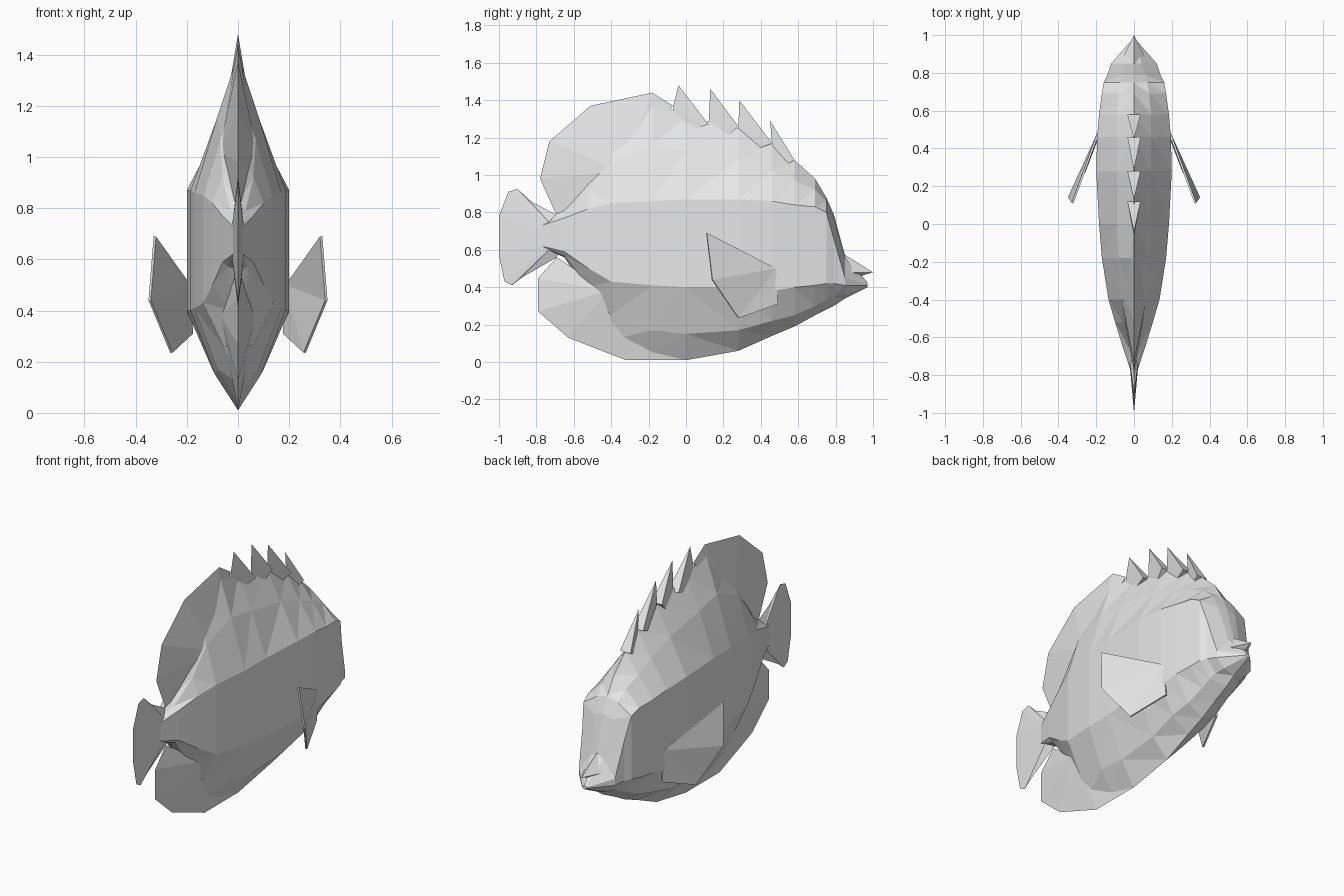
import bpy
import bmesh

cube = bpy.data.objects.get("Cube")
if cube:
    bpy.data.objects.remove(cube, do_unlink=True)

# Single flat colour for the whole fish
grey = bpy.data.materials.new("pale_grey")
grey.use_nodes = True
grey.diffuse_color = (0.8, 0.8, 0.8, 1)
grey.node_tree.nodes["Principled BSDF"].inputs["Base Color"].default_value = grey.diffuse_color


def build(name, points, faces, closed=True):
    """Make a flat-shaded object from computed points and faces."""
    bm = bmesh.new()
    verts = [bm.verts.new(point) for point in points]
    for face in faces:
        bm.faces.new([verts[index] for index in face])
    if closed:
        bmesh.ops.remove_doubles(bm, verts=bm.verts, dist=0.0001)
        bmesh.ops.recalc_face_normals(bm, faces=bm.faces)
        bmesh.ops.triangulate(bm, faces=bm.faces)
    mesh = bpy.data.meshes.new(name)
    bm.to_mesh(mesh)
    bm.free()
    mesh.materials.append(grey)
    obj = bpy.data.objects.new(name, mesh)
    bpy.context.collection.objects.link(obj)
    return obj


def loft(name, rings):
    """Skin equal-length closed rings and cap both ends."""
    count = len(rings[0])
    points = [point for ring in rings for point in ring]
    faces = []
    for row in range(len(rings) - 1):
        for column in range(count):
            following = (column + 1) % count
            start, end = row * count, (row + 1) * count
            faces.append((start + column, start + following, end + following, end + column))
    last = (len(rings) - 1) * count
    faces.append(tuple(range(count)))
    faces.append(tuple(range(last, last + count)))
    return build(name, points, faces)


def section(y, keel, low_w, low_z, side_w, side_low, side_high, back_w, back_z, crown):
    """Symmetric body cross-section running from the keel up to the crown."""
    half = [(low_w, low_z), (side_w, side_low), (side_w, side_high), (back_w, back_z)]
    right = [(x, y, z) for x, z in half]
    left = [(-x, y, z) for x, z in reversed(half)]
    return [(0, y, keel)] + right + [(0, y, crown)] + left


# Body and lower jaw, from the tail root to the chin
stations = [
    (-.77, .61, .01, .615, .02, .62, .73, .01, .735, .74),
    (-.65, .56, .04, .57, .06, .59, .77, .03, .79, .82),
    (-.52, .35, .03, .4, .1, .5, .82, .06, .92, 1.03),
    (-.4, .12, .05, .25, .135, .43, .85, .07, 1.07, 1.25),
    (-.18, .04, .08, .17, .17, .41, .86, .08, 1.16, 1.4),
    (0, .01, .09, .15, .185, .4, .87, .09, 1.13, 1.31),
    (.28, .06, .1, .17, .2, .4, .87, .09, 1.08, 1.25),
    (.46, .14, .11, .22, .195, .38, .86, .09, 1.02, 1.16),
    (.58, .19, .1, .25, .185, .4, .84, .09, .97, 1.08),
    (.69, .25, .09, .3, .17, .41, .83, .08, .92, .98),
    (.75, .28, .09, .33, .16, .42, .8, .07, .86, .88),
    (.79, .3, .08, .35, .14, .42, .66, .06, .77, .79),
    (.85, .34, .07, .36, .12, .41, .45, .04, .55, .57),
    (.97, .4, .01, .405, .015, .41, .415, .01, .42, .425),
]
loft("body", [section(*station) for station in stations])

# Pointed upper lip
build("upper_lip",
      [(0, 1, .48), (0, .84, .58), (.09, .82, .48), (0, .84, .43), (-.09, .82, .48)],
      [(0, 1, 2), (0, 2, 3), (0, 3, 4), (0, 4, 1), (1, 4, 3, 2)])


def wedge_fin(name, hub, half_width, edge):
    """Fan from a thick hub inside the body to a sharp outer edge."""
    points = [(half_width, *hub), (-half_width, *hub)] + [(0, y, z) for y, z in edge]
    count = len(edge)
    faces = []
    for index in range(2, count + 1):
        faces += [(0, index, index + 1), (1, index + 1, index)]
    faces += [(0, 1, 2), (1, 0, count + 1)]
    return build(name, points, faces)


wedge_fin("dorsal_fin", (-.35, 1.02), .075,
          [(-.69, .78), (-.78, .98), (-.73, 1.18), (-.51, 1.37), (-.18, 1.44), (-.07, 1.37)])
wedge_fin("anal_fin", (-.42, .38), .07,
          [(-.69, .56), (-.79, .45), (-.79, .27), (-.63, .13), (-.32, .01), (0, .01)])
wedge_fin("tail_fin", (-.66, .67), .03,
          [(-.68, .78), (-.83, .86), (-.9, .925), (-.95, .91), (-1, .78),
           (-1, .57), (-.97, .43), (-.93, .41), (-.88, .45), (-.69, .56)])

# Row of dorsal spines: rear foot, tip and front foot in side profile
spines = [
    ((-.07, 1.36), (-.04, 1.48), (.12, 1.27)),
    ((.12, 1.26), (.13, 1.46), (.28, 1.26)),
    ((.28, 1.25), (.285, 1.4), (.46, 1.17)),
    ((.46, 1.16), (.45, 1.29), (.58, 1.08)),
]
for number, (rear, tip, front) in enumerate(spines, 1):
    build(f"dorsal_spine_{number}",
          [(0, *rear), (0, *tip), (.035, *front), (-.035, *front),
           (0, rear[0], rear[1] - .15)],
          [(0, 1, 2), (0, 3, 1), (1, 3, 2), (0, 2, 4), (0, 4, 3), (2, 3, 4)])

# Pectoral fins swept out from each side
for side, name in ((1, "left"), (-1, "right")):
    outline = [(.19, .48, .5), (.325, .11, .69), (.345, .14, .44), (.26, .28, .235), (.18, .49, .31)]
    fin = build(f"{name}_pectoral_fin", [(side * x, y, z) for x, y, z in outline],
                [(0, 1, 2), (0, 2, 3), (0, 3, 4)], closed=False)
    solid = fin.modifiers.new("thickness", "SOLIDIFY")
    solid.thickness = .01
    solid.offset = 0
